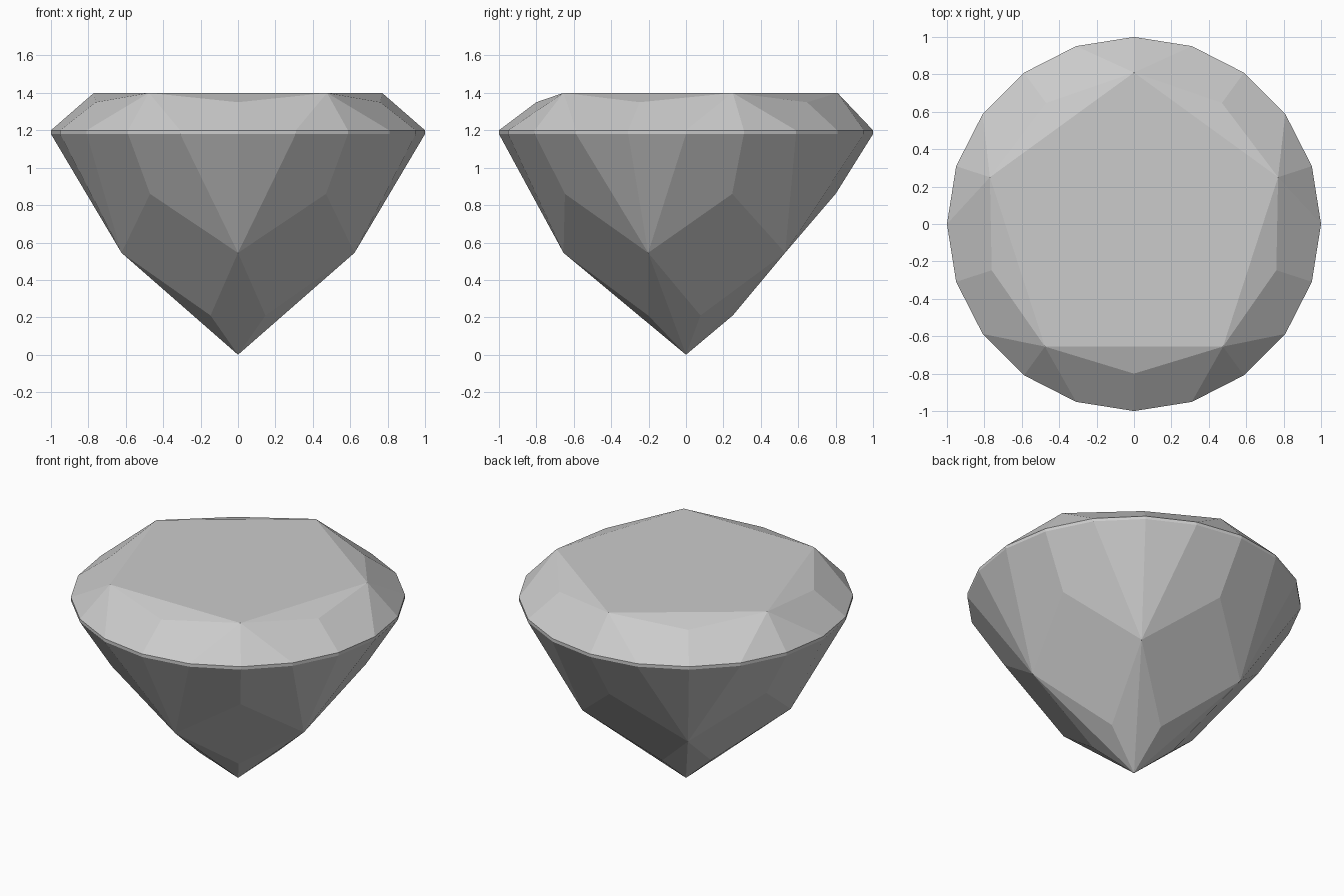
import bpy
import bmesh
from math import cos, sin, radians

cube = bpy.data.objects.get("Cube")
if cube:
    bpy.data.objects.remove(cube, do_unlink=True)

bm = bmesh.new()


def ring(count, start, radius, z):
    """Evenly spaced vertices, counter-clockwise from a start angle in degrees."""
    angles = [radians(start + i * 360 / count) for i in range(count)]
    return [bm.verts.new((radius * cos(a), radius * sin(a), z)) for a in angles]


# Rings of facet corners; corner rings start at the back, mid rings a half step on
table = ring(5, 90, 0.81, 1.4)
crown = ring(5, 126, 0.80, 1.35)
girdle_top = ring(20, 90, 1.0, 1.2)
girdle_low = ring(20, 90, 1.0, 1.18)
pavilion_high = ring(5, 90, 0.80, 0.86)
pavilion_low = ring(5, 126, 0.655, 0.545)
tip_ring = ring(5, 90, 0.25, 0.21)
culet = bm.verts.new((0, 0, 0))

# Flat table
bm.faces.new(table)

# Thin girdle band
for i in range(20):
    j = (i + 1) % 20
    bm.faces.new((girdle_top[i], girdle_low[i], girdle_low[j], girdle_top[j]))

# Five identical sectors of cut facets
for k in range(5):
    n = (k + 1) % 5
    t = [girdle_top[(4 * k + i) % 20] for i in range(5)]
    g = [girdle_low[(4 * k + i) % 20] for i in range(5)]
    # Crown
    bm.faces.new((table[k], crown[k], table[n]))
    bm.faces.new((table[k], t[0], t[1]))
    bm.faces.new((table[k], t[1], t[2], crown[k]))
    bm.faces.new((table[n], crown[k], t[2], t[3]))
    bm.faces.new((table[n], t[3], t[4]))
    # Upper pavilion
    low, low_next = pavilion_low[k], pavilion_low[n]
    bm.faces.new((pavilion_high[k], low, g[1], g[0]))
    bm.faces.new((low, g[2], g[1]))
    bm.faces.new((low, g[3], g[2]))
    bm.faces.new((low, pavilion_high[n], g[4], g[3]))
    # Lower pavilion and tip
    bm.faces.new((low, tip_ring[n], low_next, pavilion_high[n]))
    bm.faces.new((low, culet, tip_ring[n]))
    bm.faces.new((tip_ring[n], culet, low_next))

bmesh.ops.recalc_face_normals(bm, faces=bm.faces)
mesh = bpy.data.meshes.new("cut_gem")
bm.to_mesh(mesh)
bm.free()

# Plain grey stone
grey = bpy.data.materials.new("light_grey")
grey.use_nodes = True
colour = (0.6, 0.6, 0.6, 1)
grey.diffuse_color = colour
grey.node_tree.nodes["Principled BSDF"].inputs["Base Color"].default_value = colour
mesh.materials.append(grey)

gem = bpy.data.objects.new("cut_gem", mesh)
bpy.context.collection.objects.link(gem)
